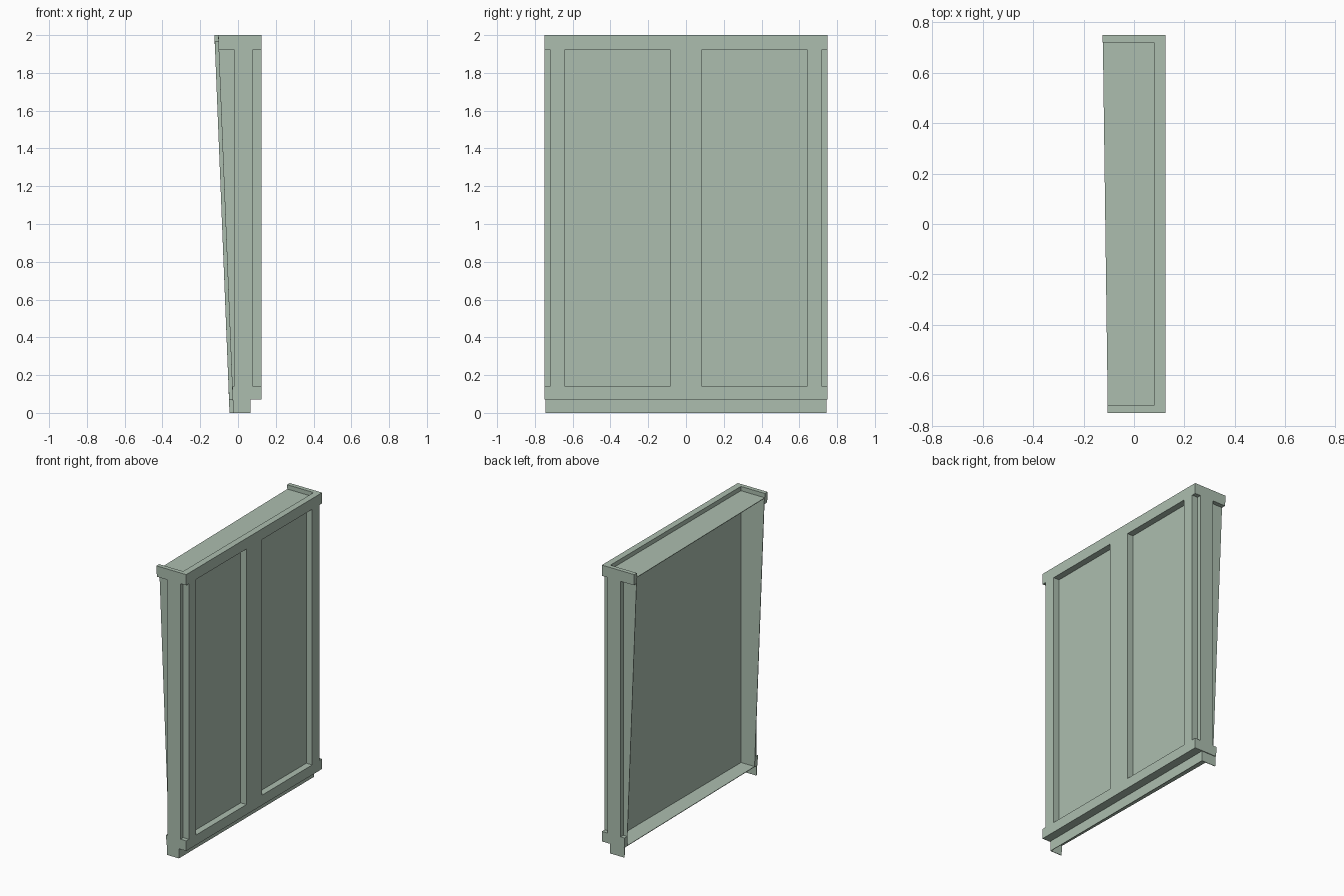
import bpy

if "Cube" in bpy.data.objects:
    bpy.data.objects.remove(bpy.data.objects["Cube"])

# single painted-metal colour
paint = bpy.data.materials.new("pale_green_paint")
paint.diffuse_color = (0.413, 0.515, 0.430, 1.0)
paint.use_nodes = True
paint.node_tree.nodes["Principled BSDF"].inputs["Base Color"].default_value = paint.diffuse_color


def slant(y, z):
    """x of the leaning open edge at a given depth and height."""
    return -0.035 - 0.04 * z - 0.01 * (y / 0.75)


def block(name, x0, x1, y0, y1, z0, z1):
    """Six-sided block; x0 = None makes its -x face follow the leaning edge."""
    y0, y1 = sorted((y0, y1))
    verts = []
    for z in (z0, z1):
        for y in (y0, y1):
            verts.append((slant(y, z) if x0 is None else x0, y, z))
            verts.append((x1, y, z))
    faces = [(0, 2, 3, 1), (4, 5, 7, 6), (0, 1, 5, 4),
             (2, 6, 7, 3), (0, 4, 6, 2), (1, 3, 7, 5)]
    mesh = bpy.data.meshes.new(name)
    mesh.from_pydata(verts, [], faces)
    mesh.materials.append(paint)
    obj = bpy.data.objects.new(name, mesh)
    bpy.context.collection.objects.link(obj)
    return obj


T = 0.004                      # sheet thickness
BACK, FACE = 0.08, 0.125       # recessed sheet and outer face
LOW, HIGH = 0.14, 1.925        # opening heights

# main sheet, top tray and floor
block("main_panel", BACK - T, BACK, -0.72, 0.72, 0.07, 1.97)
block("top_tray", None, BACK, -0.72, 0.72, 1.97 - T, 1.97)
block("floor_sheet", None, BACK, -0.72, 0.72, 0.07, 0.07 + T)

# frame on the outer face
block("top_rail", BACK, FACE, -0.75, 0.75, HIGH, 2.0)
block("bottom_rail", BACK, FACE, -0.75, 0.75, 0.07, LOW)
block("centre_stile", BACK, FACE, -0.085, 0.085, LOW, HIGH)

# hanging skirt below the ledge
block("skirt_front", 0.065 - T, 0.065, -0.745, 0.745, 0.0, 0.07)

for side, label in ((-1, "near"), (1, "far")):
    block(label + "_stile", BACK, FACE, side * 0.64, side * 0.72, LOW, HIGH)
    # tapered end wall with its rims and post
    block(label + "_end_wall", None, BACK, side * (0.72 - T), side * 0.72, 0.07, 1.97)
    block(label + "_top_rim", None, BACK, side * 0.72, side * 0.75, HIGH, 2.0)
    block(label + "_bottom_rim", None, BACK, side * 0.72, side * 0.75, 0.07, LOW)
    block(label + "_end_post", -0.02, BACK, side * 0.72, side * 0.75, LOW, HIGH)
    block(label + "_skirt_end", None, 0.065, side * (0.745 - T), side * 0.745, 0.0, 0.07)
